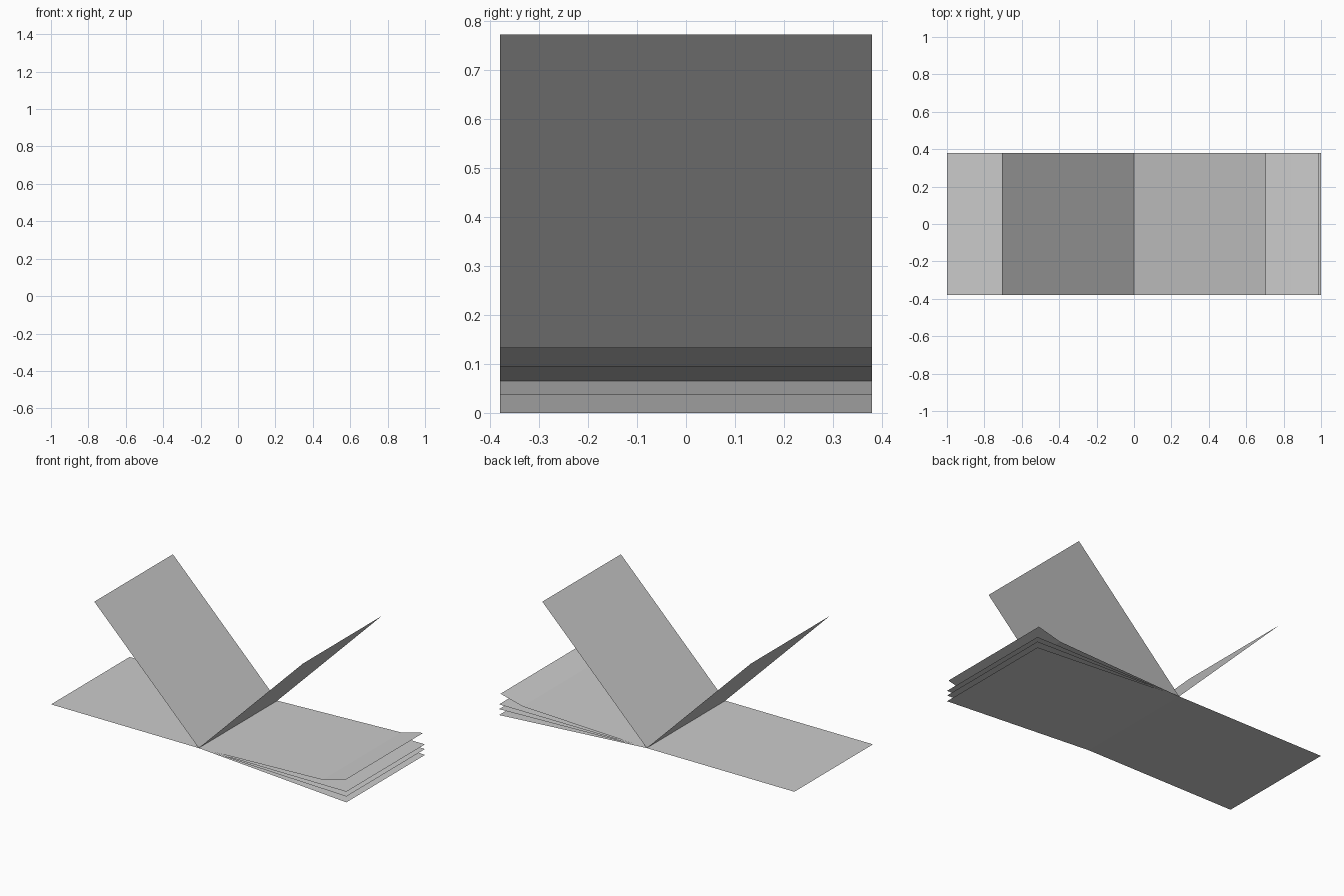
import bpy

if "Cube" in bpy.data.objects:
    bpy.data.objects.remove(bpy.data.objects["Cube"])

HALF_WIDTH = 0.38
SPINE = (0.0, 0.065)  # shared fold line (x, z)


def sheet(name, *points):
    """Thin sheet: an x-z profile starting at the spine, extruded along y."""
    profile = [SPINE, *points]
    verts = [(x, y, z) for x, z in profile for y in (-HALF_WIDTH, HALF_WIDTH)]
    faces = [(2 * i, 2 * i + 2, 2 * i + 3, 2 * i + 1) for i in range(len(profile) - 1)]
    mesh = bpy.data.meshes.new(name)
    mesh.from_pydata(verts, [], faces)
    if mesh.polygons[0].normal.z < 0:
        mesh.flip_normals()
    obj = bpy.data.objects.new(name, mesh)
    bpy.context.collection.objects.link(obj)
    return obj


# Flat page on the left
sheet("left_page", (-1.0, 0.065))

# Fanned stack on the right, the top page curling up at its end
sheet("right_page_bottom", (1.0, 0.0))
sheet("right_page_lower", (1.0, 0.036))
sheet("right_page_flat", (1.0, 0.065))
sheet("right_page_curled", (0.84, 0.095), (0.99, 0.133))

# Two pages standing open at 45 degrees
for side, label in ((-1, "left"), (1, "right")):
    sheet(f"raised_page_{label}", (side * 0.707, 0.772))
